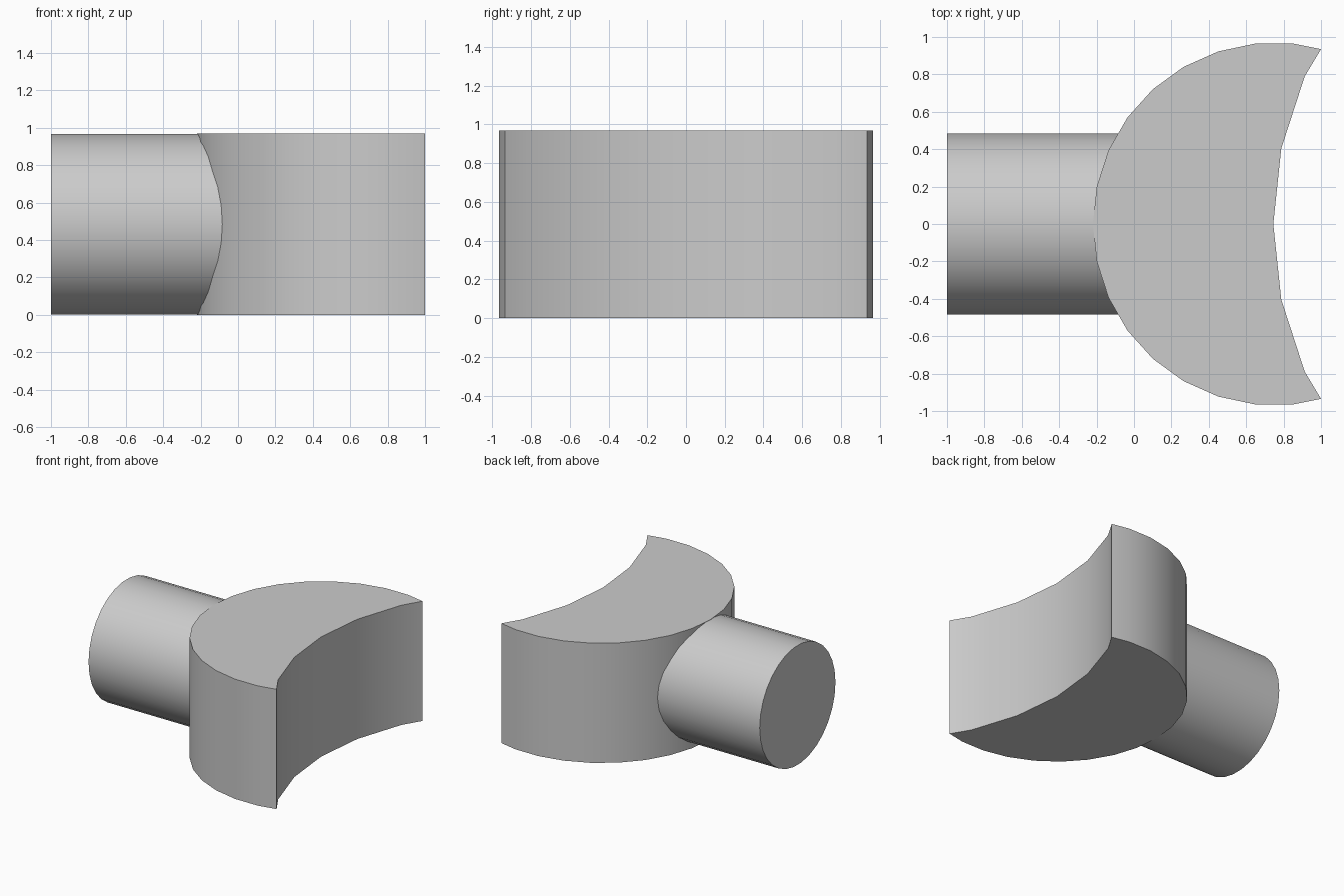
import bpy
import bmesh
from math import cos, sin, radians
from mathutils import Vector

cube = bpy.data.objects.get("Cube")
if cube:
    bpy.data.objects.remove(cube, do_unlink=True)

R = 0.97           # outer radius and block height
STEP = 12          # degrees per side
CENTRE_X = 0.75    # centre of the block's outer curve
TIP = (1.0, 0.935)

grey = bpy.data.materials.new("plain_grey")
grey.use_nodes = True
colour = (0.6, 0.6, 0.6, 1)
grey.diffuse_color = colour
grey.node_tree.nodes["Principled BSDF"].inputs["Base Color"].default_value = colour


def arc(cx, cy, radius, start, end, step):
    return [(cx + radius * cos(radians(a)), cy + radius * sin(radians(a)))
            for a in range(start, end, step)]


def prism(name, points, direction):
    """Extrude a flat outline of 3D points along a direction."""
    bm = bmesh.new()
    face = bm.faces.new([bm.verts.new(p) for p in points])
    result = bmesh.ops.extrude_face_region(bm, geom=[face], use_keep_orig=True)
    moved = [v for v in result["geom"] if isinstance(v, bmesh.types.BMVert)]
    bmesh.ops.translate(bm, verts=moved, vec=Vector(direction))
    bmesh.ops.recalc_face_normals(bm, faces=bm.faces[:])
    mesh = bpy.data.meshes.new(name)
    bm.to_mesh(mesh)
    bm.free()
    mesh.materials.append(grey)
    obj = bpy.data.objects.new(name, mesh)
    bpy.context.collection.objects.link(obj)
    bpy.ops.object.select_all(action="DESELECT")
    obj.select_set(True)
    bpy.context.view_layer.objects.active = obj
    bpy.ops.object.shade_smooth_by_angle(angle=radians(30))
    return obj


# Crescent block: convex outer curve, shallow hollow of twice the radius
outer = arc(CENTRE_X, 0, R, 84, 277, STEP)
hollow = arc(0.745 + 2 * R, 0, 2 * R, 204, 155, -STEP)
outline = [TIP] + outer + [(TIP[0], -TIP[1])] + hollow
prism("crescent_block", [(x, y, 0) for x, y in outline], (0, 0, R))

# Round stem running sideways into the block
ring = arc(0, R / 2, R / 2, 0, 360, STEP)
prism("round_stem", [(-1, y, z) for y, z in ring], (1.3, 0, 0))
